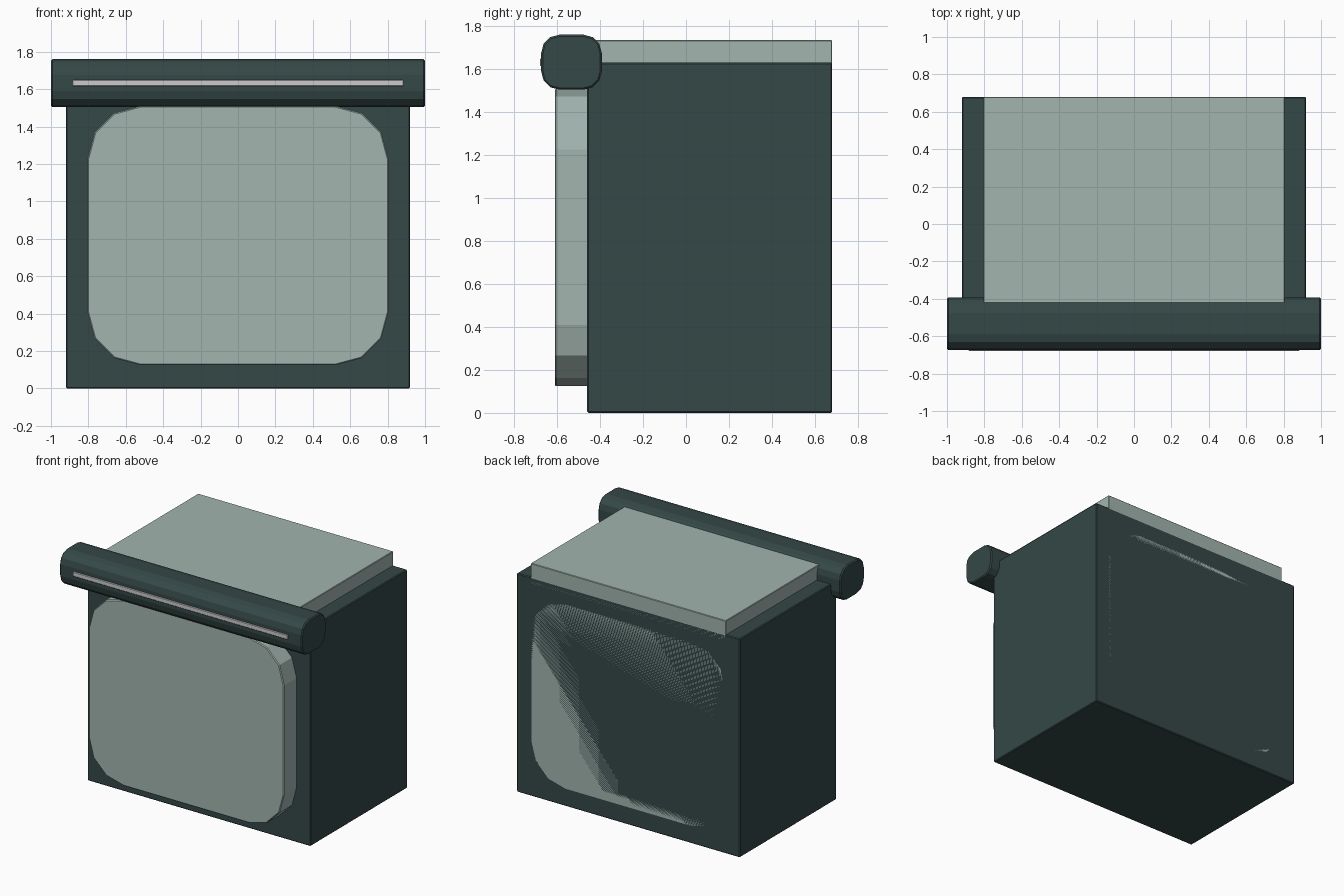
import bpy
import math

if "Cube" in bpy.data.objects:
    bpy.data.objects.remove(bpy.data.objects["Cube"])


def material(name, rgb):
    m = bpy.data.materials.new(name)
    m.diffuse_color = (*rgb, 1)
    m.use_nodes = True
    m.node_tree.nodes["Principled BSDF"].inputs["Base Color"].default_value = m.diffuse_color
    return m


DARK = material("dark_green", (0.035, 0.065, 0.063))
PALE = material("pale_green", (0.36, 0.46, 0.43))
LIGHT = material("light_grey", (0.62, 0.64, 0.61))


def rounded_profile(half_w, half_h, radius, segments=3):
    """Rounded rectangle outline with faceted corners."""
    pts = []
    for i, (sx, sy) in enumerate([(1, 1), (-1, 1), (-1, -1), (1, -1)]):
        for k in range(segments + 1):
            a = math.pi / 2 * (i + k / segments)
            pts.append((sx * (half_w - radius) + radius * math.cos(a),
                        sy * (half_h - radius) + radius * math.sin(a)))
    return pts


def add_object(name, verts, faces, mat, bevel=0.0):
    mesh = bpy.data.meshes.new(name)
    mesh.from_pydata(verts, [], faces)
    mesh.materials.append(mat)
    obj = bpy.data.objects.new(name, mesh)
    bpy.context.collection.objects.link(obj)
    # Fix normals
    import bmesh
    bm = bmesh.new()
    bm.from_mesh(mesh)
    bmesh.ops.recalc_face_normals(bm, faces=bm.faces)
    bm.to_mesh(mesh)
    bm.free()
    if bevel:
        mod = obj.modifiers.new("edge_bevel", 'BEVEL')
        mod.width = bevel
        mod.segments = 1
        mod.limit_method = 'ANGLE'
        mod.angle_limit = math.radians(50)
    return obj


def prism(name, profile, place, start, end, mat, bevel=0.0):
    """Extrude a profile; place(u, v, t) maps it into space."""
    n = len(profile)
    verts = [place(u, v, t) for t in (start, end) for u, v in profile]
    faces = [tuple(range(n)), tuple(range(n, 2 * n))]
    faces += [(i, (i + 1) % n, n + (i + 1) % n, n + i) for i in range(n)]
    return add_object(name, verts, faces, mat, bevel)


def box(name, x, y, z, mat, bevel=0.0):
    rect = [(x[0], z[0]), (x[1], z[0]), (x[1], z[1]), (x[0], z[1])]
    return prism(name, rect, lambda u, v, t: (u, t, v), y[0], y[1], mat, bevel)


# Main cabinet
box("cabinet_body", (-0.92, 0.92), (-0.46, 0.68), (0, 1.63), DARK, 0.006)

# Rounded core that stands proud of the front and runs through to the back
prism("front_panel", rounded_profile(0.805, 0.693, 0.285),
      lambda u, v, t: (u, t, 0.817 + v), -0.61, 0.68, PALE, 0.006)

# Raised slab on top
box("top_slab", (-0.805, 0.805), (-0.46, 0.68), (1.58, 1.735), PALE, 0.004)

# Faceted bar across the top front edge
prism("top_bar", rounded_profile(0.141, 0.128, 0.085),
      lambda u, v, t: (t, -0.533 + u, 1.632 + v), -1.0, 1.0, DARK, 0.008)

# Thin light strip set into the bar
box("bar_strip", (-0.885, 0.885), (-0.68, -0.64), (1.615, 1.65), LIGHT, 0.004)
